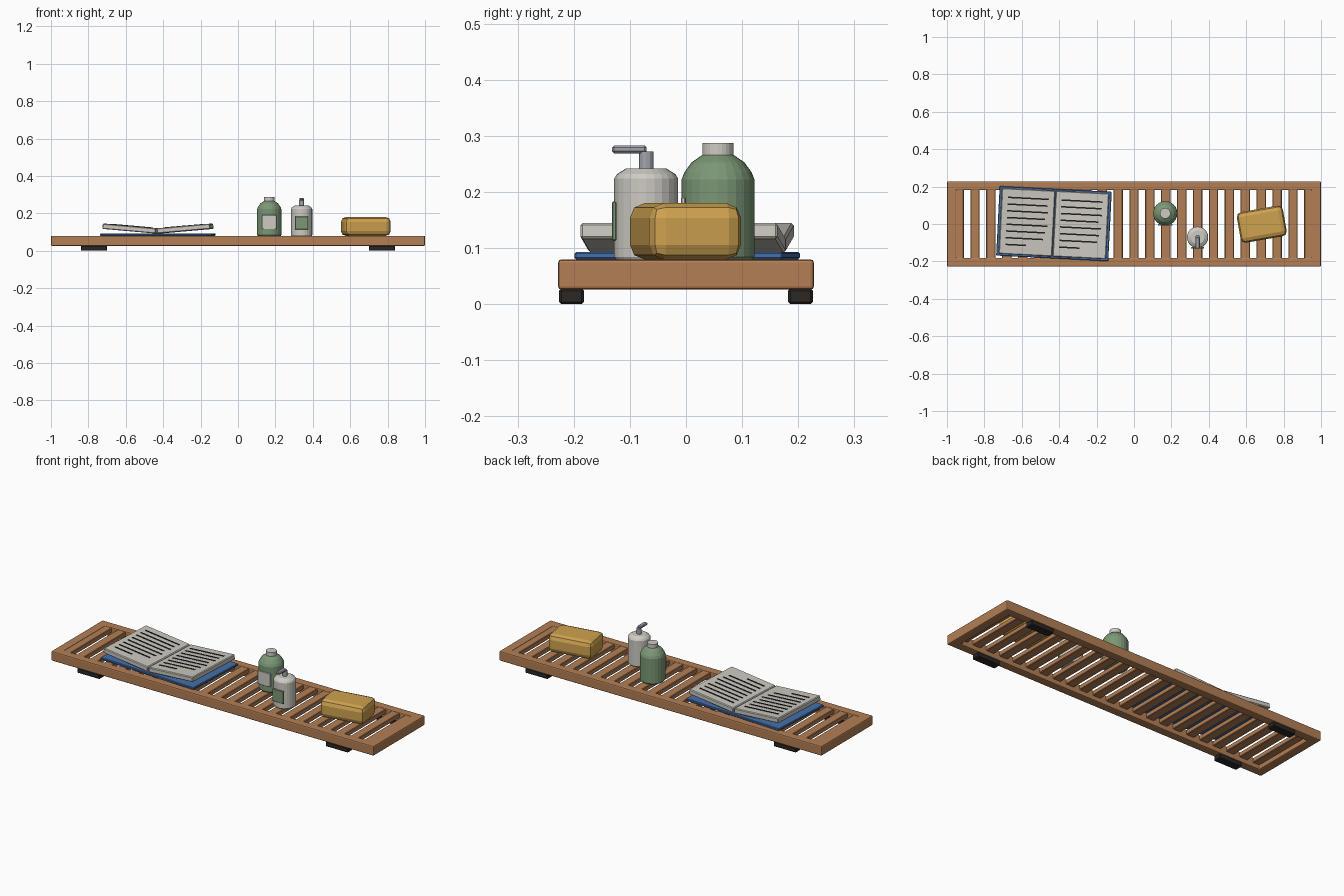
import bpy, bmesh, math
from mathutils import Matrix, Vector

if "Cube" in bpy.data.objects:
    bpy.data.objects.remove(bpy.data.objects["Cube"])


def material(name, rgb):
    m = bpy.data.materials.new(name)
    m.diffuse_color = (*rgb, 1)
    m.use_nodes = True
    m.node_tree.nodes["Principled BSDF"].inputs["Base Color"].default_value = m.diffuse_color
    return m


WOOD = material("wood", (0.45, 0.21, 0.09))
DARK = material("dark_rubber", (0.025, 0.02, 0.018))
BLUE = material("blue_cover", (0.06, 0.16, 0.4))
PAPER = material("paper", (0.6, 0.58, 0.52))
INK = material("ink", (0.015, 0.012, 0.012))
GREEN = material("green", (0.2, 0.31, 0.18))
CREAM = material("cream", (0.62, 0.6, 0.55))
METAL = material("metal", (0.36, 0.38, 0.42))
SOAP = material("soap", (0.62, 0.36, 0.08))


def finish(name, bm, mat, matrix=Matrix(), bevel=0, segments=1):
    bmesh.ops.recalc_face_normals(bm, faces=bm.faces)
    me = bpy.data.meshes.new(name)
    bm.to_mesh(me)
    bm.free()
    me.materials.append(mat)
    ob = bpy.data.objects.new(name, me)
    ob.matrix_world = matrix
    bpy.context.collection.objects.link(ob)
    if bevel:
        mod = ob.modifiers.new("bevel", 'BEVEL')
        mod.width, mod.segments = bevel, segments
    return ob


def box(name, centre, size, mat, bevel=0, segments=1, matrix=Matrix()):
    bm = bmesh.new()
    bmesh.ops.create_cube(bm, size=1)
    bmesh.ops.scale(bm, vec=size, verts=bm.verts)
    return finish(name, bm, mat, matrix @ Matrix.Translation(centre), bevel, segments)


def lathe(name, x, y, profile, mat, sides=24):
    bm = bmesh.new()
    rings = []
    for r, z in profile:
        rings.append([bm.verts.new((r * math.cos(a), r * math.sin(a), z))
                      for a in (math.tau * i / sides for i in range(sides))])
    for low, high in zip(rings, rings[1:]):
        for i in range(sides):
            j = (i + 1) % sides
            bm.faces.new((low[i], low[j], high[j], high[i]))
    bm.faces.new(rings[0][::-1])
    bm.faces.new(rings[-1])
    return finish(name, bm, mat, Matrix.Translation((x, y, 0)))


# Tray frame: one rectangular ring
bm = bmesh.new()
loops = []
for hx, hy in ((1.0, 0.228), (0.95, 0.181)):
    for z in (0.026, 0.08):
        loops.append([bm.verts.new((sx * hx, sy * hy, z))
                      for sx, sy in ((-1, -1), (1, -1), (1, 1), (-1, 1))])
for a, b in ((0, 1), (1, 3), (3, 2), (2, 0)):
    for i in range(4):
        j = (i + 1) % 4
        bm.faces.new((loops[a][i], loops[a][j], loops[b][j], loops[b][i]))
finish("tray_frame", bm, WOOD, bevel=0.006, segments=2)

# Slats between the rails
for i in range(-11, 12):
    box(f"slat_{i + 12}", (i * 0.085, 0, 0.064), (0.05, 0.37, 0.026), WOOD, 0.003)

# Feet
for sx in (-1, 1):
    for sy in (-1, 1):
        box("foot", (sx * 0.77, sy * 0.204, 0.014), (0.14, 0.044, 0.028), DARK, 0.004)

# Open book, turned slightly on the tray
book = Matrix.Translation((-0.428, 0.002, 0)) @ Matrix.Rotation(math.radians(-2.9), 4, 'Z')
box("book_cover", (0, 0, 0.0865), (0.6, 0.372, 0.013), BLUE, 0.003, matrix=book)
LENGTHS = (0.22, 0.215, 0.22, 0.205, 0.22, 0.21, 0.2, 0.11)
for side, label in ((-1, "left"), (1, "right")):
    tilt = (book @ Matrix.Translation((side * 0.004, 0, 0.092))
            @ Matrix.Rotation(math.radians(-5 * side), 4, 'Y'))
    box(f"{label}_pages", (side * 0.143, 0, 0.014), (0.286, 0.352, 0.028), PAPER, 0.004, matrix=tilt)
    for k, length in enumerate(LENGTHS):
        left = side * 0.143 - 0.11
        box(f"{label}_page_line_{k + 1}", (left + length / 2, 0.128 - k * 0.036, 0.0285),
            (length, 0.008, 0.003), INK, matrix=tilt)

# Green bottle with cap and label
lathe("green_bottle", 0.167, 0.057, [(0.06, 0.078), (0.065, 0.084), (0.065, 0.222),
      (0.06, 0.235), (0.047, 0.253), (0.028, 0.266)], GREEN)
lathe("green_bottle_cap", 0.167, 0.057, [(0.028, 0.263), (0.028, 0.287)], CREAM)
box("green_bottle_label", (0.167, -0.005, 0.153), (0.08, 0.008, 0.076), CREAM, 0.002)

# Pump bottle with neck, spout and label
lathe("pump_bottle", 0.34, -0.071, [(0.053, 0.078), (0.057, 0.084), (0.057, 0.224),
      (0.052, 0.232), (0.036, 0.242)], CREAM)
lathe("pump_neck", 0.34, -0.071, [(0.013, 0.24), (0.013, 0.272)], METAL, 12)
box("pump_spout", (0.34, -0.101, 0.276), (0.024, 0.062, 0.014), METAL, 0.004)
box("pump_bottle_label", (0.34, -0.128, 0.148), (0.07, 0.008, 0.07), GREEN, 0.002)

# Bar of soap
soap = Matrix.Translation((0.683, -0.001, 0.13)) @ Matrix.Rotation(math.radians(10), 4, 'Z')
box("soap_bar", (0, 0, 0), (0.25, 0.166, 0.1), SOAP, 0.026, 2, soap)
